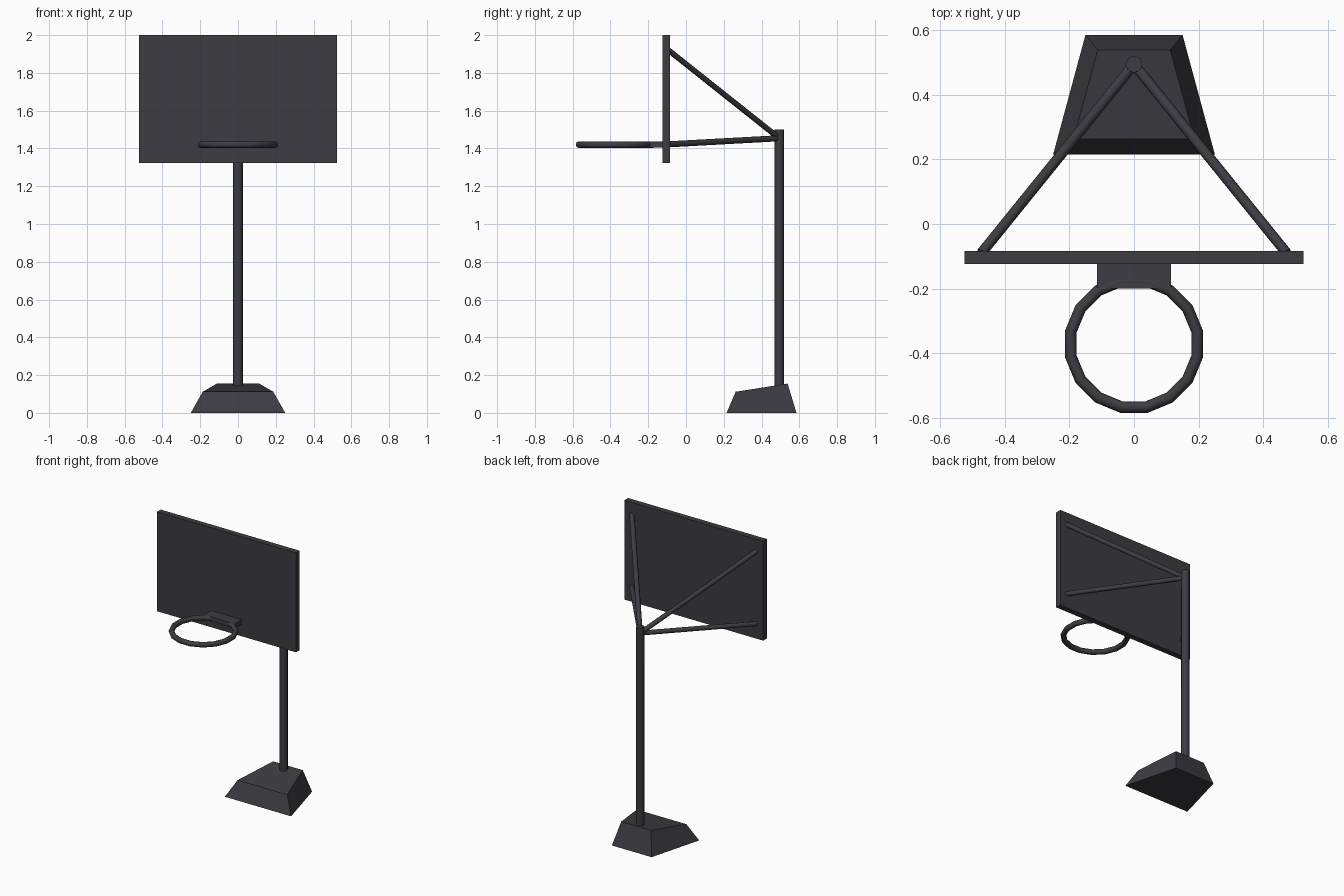
import bpy, bmesh, math
from mathutils import Vector

if "Cube" in bpy.data.objects:
    bpy.data.objects.remove(bpy.data.objects["Cube"])

mat = bpy.data.materials.new("dark_grey")
mat.diffuse_color = (0.045, 0.045, 0.055, 1)
mat.use_nodes = True
mat.node_tree.nodes["Principled BSDF"].inputs["Base Color"].default_value = mat.diffuse_color


def finish(obj, name, smooth=False):
    obj.name = name
    obj.data.materials.append(mat)
    if smooth:
        bpy.ops.object.shade_smooth_by_angle(angle=math.radians(50))
    return obj


def box(name, lo, hi):
    lo, hi = Vector(lo), Vector(hi)
    bpy.ops.mesh.primitive_cube_add(size=1, location=(lo + hi) / 2)
    obj = bpy.context.object
    for v in obj.data.vertices:
        v.co *= hi - lo
    return finish(obj, name)


def tube(name, a, b, radius, sides=8):
    a, b = Vector(a), Vector(b)
    d = b - a
    bpy.ops.mesh.primitive_cylinder_add(
        vertices=sides, radius=radius, depth=d.length, location=(a + b) / 2,
        rotation=d.to_track_quat('Z', 'Y').to_euler())
    return finish(bpy.context.object, name, True)


# Wedge base: tapered block with a sloping top
bm = bmesh.new()
bottom = [(-0.25, 0.215, 0), (0.25, 0.215, 0), (0.15, 0.585, 0), (-0.15, 0.585, 0)]
top = [(-0.187, 0.263, 0.112), (0.187, 0.263, 0.112), (0.112, 0.538, 0.155), (-0.112, 0.538, 0.155)]
lower = [bm.verts.new(p) for p in bottom]
upper = [bm.verts.new(p) for p in top]
bm.faces.new(lower[::-1])
bm.faces.new(upper)
for i in range(4):
    j = (i + 1) % 4
    bm.faces.new((lower[i], lower[j], upper[j], upper[i]))
mesh = bpy.data.meshes.new("base")
bm.to_mesh(mesh)
bm.free()
base = bpy.data.objects.new("base", mesh)
bpy.context.collection.objects.link(base)
finish(base, "base")

# Pole and backboard
tube("pole", (0, 0.494, 0.12), (0, 0.494, 1.5), 0.026)
box("backboard", (-0.524, -0.124, 1.322), (0.524, -0.084, 2.0))

# Struts from the pole to the four corners of the board
for side, sx in (("left", -1), ("right", 1)):
    for level, z in (("lower", 1.422), ("upper", 1.918)):
        tube(f"{level}_strut_{side}", (0, 0.494, 1.454), (sx * 0.472, -0.09, z), 0.016)

# Rim, turned half a segment so flats face the axes
bpy.ops.mesh.primitive_torus_add(
    major_segments=16, minor_segments=8, major_radius=0.199, minor_radius=0.018,
    location=(0, -0.371, 1.42), rotation=(0, 0, math.pi / 16))
finish(bpy.context.object, "rim", True)

# Bracket joining rim and board
box("rim_bracket", (-0.115, -0.2, 1.404), (0.115, -0.12, 1.436))
